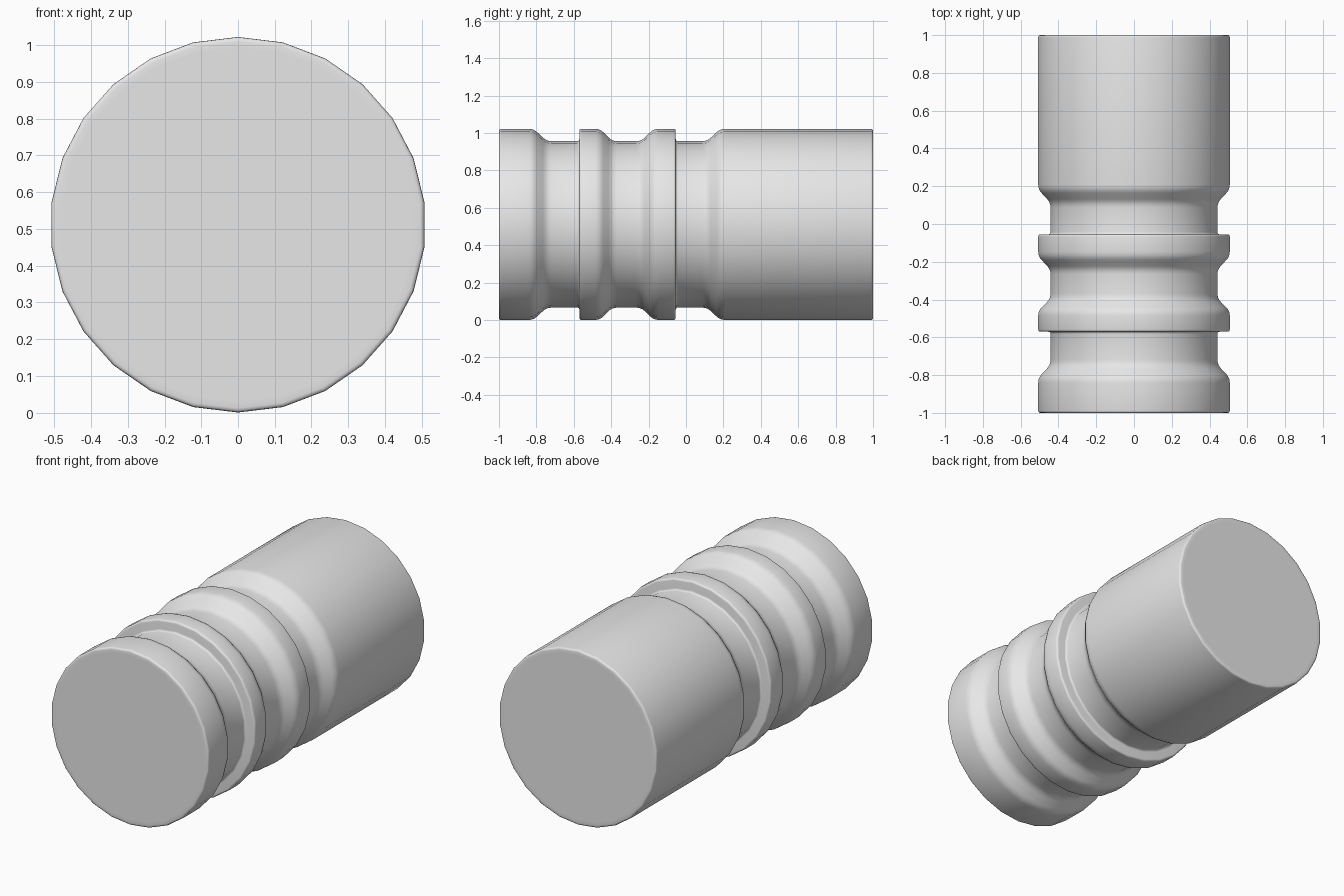
import bpy, bmesh, math
from mathutils import Vector

cube = bpy.data.objects.get("Cube")
if cube:
    bpy.data.objects.remove(cube, do_unlink=True)

SIDES = 26
OUTER = 0.511
INNER = 0.445
EDGE = 0.012    # small rounding on square shoulders
SOFT = 0.026    # wide rounding on the sloped shoulders

grey = bpy.data.materials.new("light_grey")
grey.use_nodes = True
grey.diffuse_color = (0.8, 0.8, 0.8, 1)
grey.node_tree.nodes["Principled BSDF"].inputs["Base Color"].default_value = (0.8, 0.8, 0.8, 1)

# Corners of the turned profile: position along y, radius, rounding
corners = [
    (-1.0, OUTER, EDGE),
    (-0.815, OUTER, SOFT), (-0.745, INNER, SOFT),
    (-0.57, INNER, EDGE), (-0.57, OUTER, EDGE),
    (-0.46, OUTER, SOFT), (-0.395, INNER, SOFT),
    (-0.24, INNER, SOFT), (-0.172, OUTER, SOFT),
    (-0.055, OUTER, EDGE), (-0.055, INNER, EDGE),
    (0.113, INNER, SOFT), (0.183, OUTER, SOFT),
    (1.0, OUTER, EDGE),
]


def rounded(points, steps=3):
    """Round every corner with a short quadratic arc."""
    path = [Vector((-1, 0))] + [Vector(p[:2]) for p in points] + [Vector((1, 0))]
    result = [Vector((-1, OUTER - 0.03))]       # ring that keeps the cap flat
    for i, (_, _, size) in enumerate(points, 1):
        p = path[i]
        a = p + (path[i - 1] - p).normalized() * size
        b = p + (path[i + 1] - p).normalized() * size
        for s in range(steps + 1):
            t = s / steps
            result.append(a * (1 - t) ** 2 + p * 2 * t * (1 - t) + b * t * t)
    result.append(Vector((1, OUTER - 0.03)))
    return result


# Turn the profile around the y axis, with a vertex at the very top
bm = bmesh.new()
rings = []
for y, r in rounded(corners):
    ring = []
    for k in range(SIDES):
        a = math.tau * k / SIDES
        ring.append(bm.verts.new((r * math.sin(a), y, OUTER + r * math.cos(a))))
    rings.append(ring)
for lower, upper in zip(rings, rings[1:]):
    for k in range(SIDES):
        n = (k + 1) % SIDES
        bm.faces.new((lower[k], lower[n], upper[n], upper[k]))
bm.faces.new(rings[0])
bm.faces.new(rings[-1])
bmesh.ops.recalc_face_normals(bm, faces=bm.faces)

mesh = bpy.data.meshes.new("grooved_cylinder")
bm.to_mesh(mesh)
bm.free()
mesh.materials.append(grey)
body = bpy.data.objects.new("grooved_cylinder", mesh)
bpy.context.collection.objects.link(body)

# Smooth shading over the rounded shoulders
bpy.ops.object.select_all(action="DESELECT")
body.select_set(True)
bpy.context.view_layer.objects.active = body
bpy.ops.object.shade_smooth_by_angle(angle=math.radians(50))
